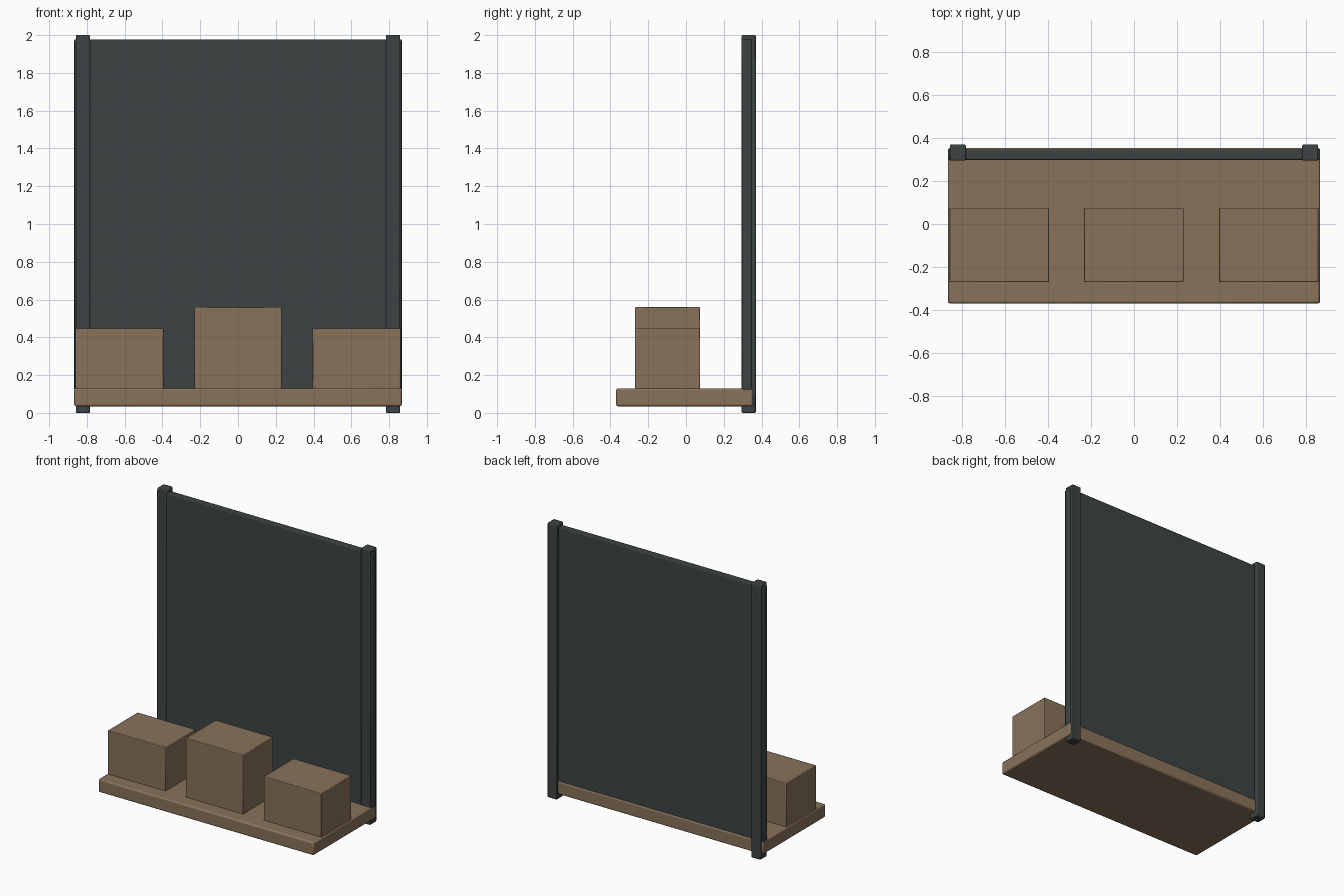
import bpy
import bmesh

cube = bpy.data.objects.get("Cube")
if cube:
    bpy.data.objects.remove(cube, do_unlink=True)


def make_material(name, color):
    mat = bpy.data.materials.new(name)
    mat.use_nodes = True
    mat.diffuse_color = (*color, 1)
    bsdf = mat.node_tree.nodes["Principled BSDF"]
    bsdf.inputs["Base Color"].default_value = (*color, 1)
    bsdf.inputs["Roughness"].default_value = 0.8
    return mat


wood = make_material("brown wood", (0.25, 0.17, 0.105))
slate = make_material("dark slate", (0.046, 0.056, 0.056))


def box(name, xs, ys, zs, mat, bevel=0.006):
    """Softly bevelled box spanning the given ranges."""
    mesh = bpy.data.meshes.new(name)
    bm = bmesh.new()
    bmesh.ops.create_cube(bm, size=1)
    bm.to_mesh(mesh)
    bm.free()
    obj = bpy.data.objects.new(name, mesh)
    obj.location = [(a + b) / 2 for a, b in (xs, ys, zs)]
    obj.scale = [b - a for a, b in (xs, ys, zs)]
    bpy.context.collection.objects.link(obj)
    mesh.materials.append(mat)
    # Bake the scale so the bevel stays even
    bpy.ops.object.select_all(action="DESELECT")
    obj.select_set(True)
    bpy.context.view_layer.objects.active = obj
    bpy.ops.object.transform_apply(location=False, rotation=False, scale=True)
    mod = obj.modifiers.new("soft_edges", "BEVEL")
    mod.width = bevel
    mod.segments = 2
    bpy.ops.object.shade_smooth_by_angle()
    return obj


# Low platform and upright back panel
box("platform", (-0.867, 0.867), (-0.37, 0.355), (0.035, 0.13), wood, 0.01)
box("back_panel", (-0.867, 0.867), (0.299, 0.348), (0.12, 1.977), slate)

# Corner posts and side blocks on both sides
for side, sign in (("left", 1), ("right", -1)):
    post_x = sorted((sign * 0.783, sign * 0.858))
    block_x = sorted((sign * 0.395, sign * 0.86))
    box(side + "_post", post_x, (0.295, 0.37), (0, 2), slate)
    box(side + "_block", block_x, (-0.27, 0.075), (0.12, 0.448), wood, 0.004)

# Taller middle block
box("middle_block", (-0.232, 0.23), (-0.27, 0.075), (0.12, 0.56), wood, 0.004)
